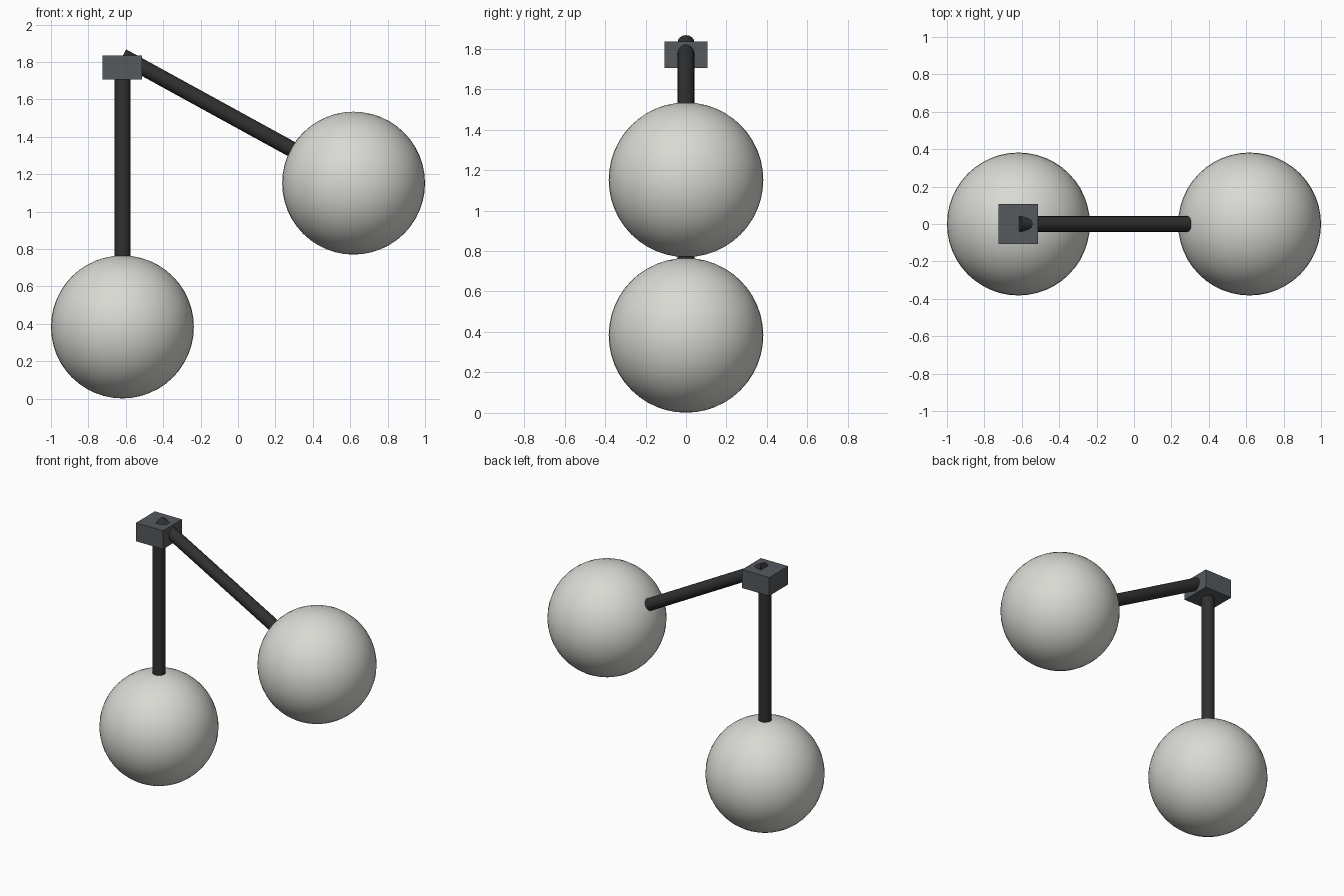
import bpy
from math import radians
from mathutils import Vector

if "Cube" in bpy.data.objects:
    bpy.data.objects.remove(bpy.data.objects["Cube"])


def material(name, rgb):
    m = bpy.data.materials.new(name)
    m.diffuse_color = (*rgb, 1)
    m.use_nodes = True
    m.node_tree.nodes["Principled BSDF"].inputs["Base Color"].default_value = m.diffuse_color
    return m


BALL = material("pale_grey", (0.70, 0.70, 0.66))
ROD = material("near_black", (0.03, 0.03, 0.03))
BLOCK = material("slate_grey", (0.09, 0.10, 0.11))

R = 0.382        # ball radius
ROD_R = 0.042
PIVOT = Vector((-0.618, 0, 1.83))


def finish(name, mat, smooth=True):
    ob = bpy.context.object
    ob.name = name
    ob.data.materials.append(mat)
    if smooth:
        bpy.ops.object.shade_smooth_by_angle(angle=radians(40))


def ball(name, center):
    bpy.ops.mesh.primitive_uv_sphere_add(segments=48, ring_count=24, radius=R, location=center)
    finish(name, BALL)


def rod(name, a, b):
    d = b - a
    bpy.ops.mesh.primitive_cylinder_add(vertices=16, radius=ROD_R, depth=d.length,
                                        location=(a + b) / 2,
                                        rotation=d.to_track_quat('Z', 'Y').to_euler())
    finish(name, ROD)


# Two balls, each hung by a rod from the shared pivot
for side, center in (("hanging", Vector((-0.618, 0, R + 0.001))),
                     ("raised", Vector((0.618, 0, 1.152)))):
    ball(side + "_ball", center)
    top = PIVOT if side == "raised" else PIVOT - Vector((0, 0, 0.01))
    rod(side + "_rod", center, top)

# Pivot block
bpy.ops.mesh.primitive_cube_add(size=1, location=(-0.618, 0, 1.77))
block = bpy.context.object
block.scale = (0.212, 0.212, 0.13)
bpy.ops.object.transform_apply(location=False, rotation=False, scale=True)
finish("pivot_block", BLOCK, smooth=False)
